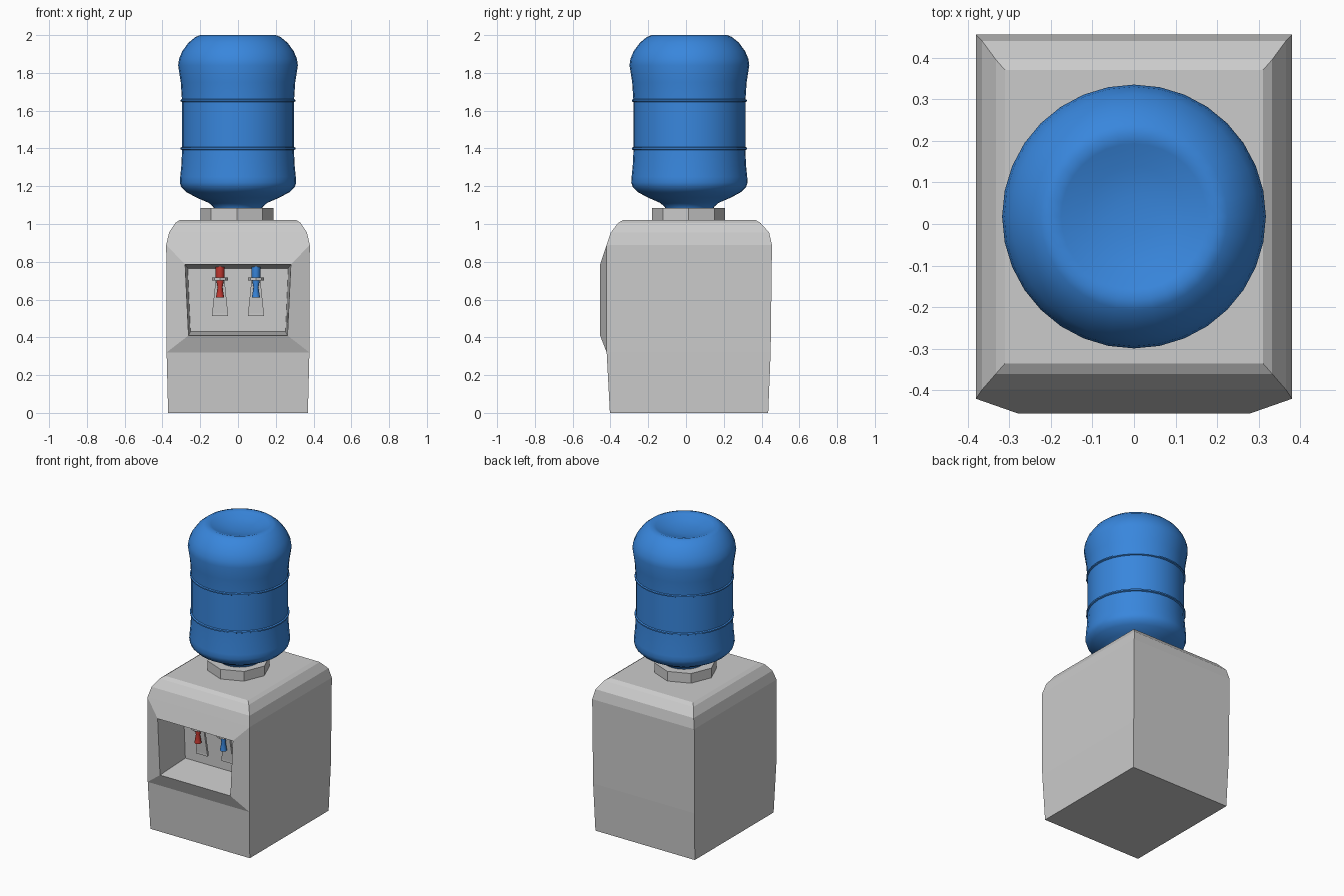
import bpy, bmesh, math

if "Cube" in bpy.data.objects:
    bpy.data.objects.remove(bpy.data.objects["Cube"])


def material(name, color):
    m = bpy.data.materials.new(name)
    m.diffuse_color = color
    m.use_nodes = True
    m.node_tree.nodes["Principled BSDF"].inputs["Base Color"].default_value = m.diffuse_color
    return m


BLUE = material("blue", (0.04, 0.24, 0.72, 1))
RED = material("red", (0.55, 0.04, 0.03, 1))


def finish(bm, name, mat=None, smooth=False):
    bmesh.ops.recalc_face_normals(bm, faces=bm.faces)
    me = bpy.data.meshes.new(name)
    bm.to_mesh(me)
    bm.free()
    ob = bpy.data.objects.new(name, me)
    bpy.context.collection.objects.link(ob)
    if mat:
        me.materials.append(mat)
    if smooth:
        bpy.ops.object.select_all(action='DESELECT')
        ob.select_set(True)
        bpy.context.view_layer.objects.active = ob
        bpy.ops.object.shade_smooth_by_angle(angle=math.radians(40))
    return ob


def bridge(bm, a, b, skip=()):
    n = len(a)
    for i in range(n):
        if i not in skip:
            bm.faces.new((a[i], a[(i + 1) % n], b[(i + 1) % n], b[i]))


def lathe(name, profile, center, sides, mat=None, smooth=False):
    """Revolve (radius, z) points around a vertical axis and cap both ends."""
    bm = bmesh.new()
    loops = []
    for r, z in profile:
        loops.append([bm.verts.new((center[0] + r * math.cos(2 * math.pi * i / sides),
                                    center[1] + r * math.sin(2 * math.pi * i / sides), z))
                      for i in range(sides)])
    for a, b in zip(loops, loops[1:]):
        bridge(bm, a, b)
    bm.faces.new(loops[0])
    bm.faces.new(loops[-1])
    return finish(bm, name, mat, smooth)


# Cabinet: stacked rectangles (half width, front y, back y, z)
bm = bmesh.new()
levels = [(0.37, -0.403, 0.435, 0), (0.378, -0.42, 0.448, 0.32),
          (0.38, -0.42, 0.455, 0.89), (0.365, -0.398, 0.44, 0.955),
          (0.332, -0.36, 0.395, 1.005), (0.31, -0.335, 0.37, 1.02)]
rings = [[bm.verts.new(p) for p in ((-x, f, z), (x, f, z), (x, b, z), (-x, b, z))]
         for x, f, b, z in levels]
for k, (a, b) in enumerate(zip(rings, rings[1:])):
    bridge(bm, a, b, skip=(0,) if k == 1 else ())
bm.faces.new(rings[0])
bm.faces.new(rings[-1])


# Raised front frame and the dispensing recess behind it
def opening(xb, xt, y, zb, zt):
    return [bm.verts.new(p) for p in ((-xb, y, zb), (xb, y, zb), (xt, y, zt), (-xt, y, zt))]


outline = [rings[1][0], rings[1][1], rings[2][1], rings[2][0]]
frame = opening(0.262, 0.28, -0.455, 0.41, 0.785)
recess = opening(0.252, 0.266, -0.2, 0.43, 0.765)
bridge(bm, outline, frame)
bridge(bm, frame, recess)
bm.faces.new(recess)
finish(bm, "cabinet")

# Octagonal bottle collar
lathe("bottle_collar", [(0.193, 1.015), (0.193, 1.085)], (-0.006, 0.014), 8)

# Water bottle with two thin ribs and a dished top
bottle = [(0.125, 1.07), (0.13, 1.09), (0.155, 1.112), (0.22, 1.14), (0.275, 1.17),
          (0.3, 1.195), (0.308, 1.22), (0.306, 1.25), (0.3, 1.31), (0.296, 1.391),
          (0.304, 1.395), (0.304, 1.404), (0.296, 1.408), (0.296, 1.645),
          (0.304, 1.649), (0.304, 1.657), (0.297, 1.661), (0.303, 1.75),
          (0.317, 1.84), (0.312, 1.875), (0.295, 1.915), (0.262, 1.96),
          (0.225, 1.99), (0.2, 2.0), (0.175, 1.992), (0.12, 1.972), (0.05, 1.96)]
lathe("water_bottle", bottle, (0, 0.018), 32, BLUE, True)

# Taps: coloured spout, grey ring and push lever
for side, x, mat in (("hot", -0.095, RED), ("cold", 0.095, BLUE)):
    c = (x, -0.29)
    lathe(side + "_tap_spout", [(0.022, 0.61), (0.013, 0.665), (0.023, 0.715), (0.023, 0.778)],
          c, 10, mat, True)
    lathe(side + "_tap_ring", [(0.042, 0.702), (0.042, 0.717)], c, 8)
    bm = bmesh.new()
    loops = []
    for w, y, z in ((0.024, -0.265, 0.708), (0.026, -0.262, 0.68),
                    (0.042, -0.25, 0.525), (0.042, -0.25, 0.512)):
        loops.append([bm.verts.new(p) for p in ((x - w, y, z), (x + w, y, z),
                                                (x + w, y + 0.014, z), (x - w, y + 0.014, z))])
    for a, b in zip(loops, loops[1:]):
        bridge(bm, a, b)
    bm.faces.new(loops[0])
    bm.faces.new(loops[-1])
    finish(bm, side + "_tap_lever")
